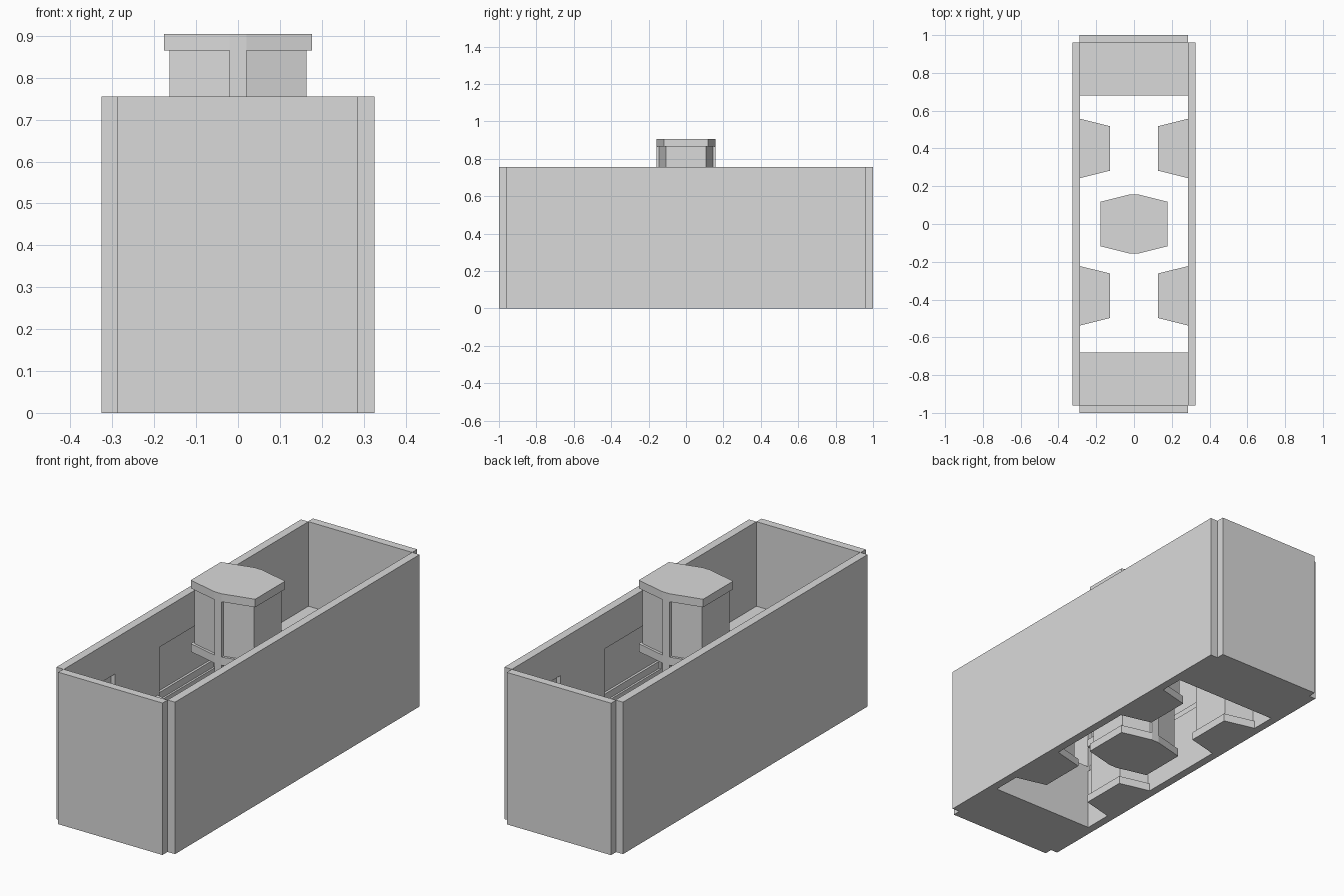
import bpy
import bmesh

cube = bpy.data.objects.get("Cube")
if cube:
    bpy.data.objects.remove(cube, do_unlink=True)

grey = bpy.data.materials.new("plain grey")
grey.use_nodes = True
grey.diffuse_color = (0.7, 0.7, 0.7, 1)
grey.node_tree.nodes["Principled BSDF"].inputs["Base Color"].default_value = (0.7, 0.7, 0.7, 1)

WALL_H = 0.755     # height of the walls
INNER = 0.285      # inner face of the side walls
OUTER = 0.326      # outer face of the side walls
SHELF = 0.335      # height of the end blocks
SPOOL_H = 0.345    # height of the lower spools
FLANGE = 0.04


def prism(bm, outline, z0, z1):
    """Extrude a flat outline from z0 to z1."""
    verts = [bm.verts.new((x, y, z0)) for x, y in outline]
    face = bm.faces.new(verts)
    grown = bmesh.ops.extrude_face_region(bm, geom=[face])["geom"]
    moved = [v for v in grown if isinstance(v, bmesh.types.BMVert)]
    bmesh.ops.translate(bm, vec=(0, 0, z1 - z0), verts=moved)


def rect(x0, x1, y0, y1):
    return [(x0, y0), (x1, y0), (x1, y1), (x0, y1)]


def finish(bm, name, location=(0, 0, 0)):
    bmesh.ops.recalc_face_normals(bm, faces=bm.faces)
    mesh = bpy.data.meshes.new(name)
    bm.to_mesh(mesh)
    bm.free()
    mesh.materials.append(grey)
    obj = bpy.data.objects.new(name, mesh)
    obj.location = location
    bpy.context.collection.objects.link(obj)
    return obj


def box(name, x0, x1, y0, y1, z0, z1):
    bm = bmesh.new()
    prism(bm, rect(x0, x1, y0, y1), z0, z1)
    return finish(bm, name)


def spool_outline(wide, corner, tip, sides):
    """Stretched hexagon with blunt tips; sides=(1,) or (-1,) gives one half."""
    half = [(0.02, -tip), (wide, -corner), (wide, corner), (0.02, tip)]
    if len(sides) == 2:
        return half + [(-x, -y) for x, y in half]
    half = [(0, -tip)] + half + [(0, tip)]
    return [(sides[0] * x, y) for x, y in half]


def spool(name, location, height, sides=(1, -1)):
    bm = bmesh.new()
    flange = spool_outline(0.177, 0.118, 0.157, sides)
    body = spool_outline(0.163, 0.108, 0.144, sides)
    prism(bm, flange, 0, FLANGE)
    prism(bm, body, FLANGE, height - FLANGE)
    prism(bm, flange, height - FLANGE, height)
    # ribs along the blunt tips
    left = -0.02 if -1 in sides else 0
    right = 0.02 if 1 in sides else 0
    for y in (-1, 1):
        low, high = sorted((y * 0.14, y * 0.157))
        prism(bm, rect(left, right, low, high), FLANGE, height - FLANGE)
    return finish(bm, name, location)


# Side walls with stepped recesses between the half spools
recesses = [(-0.68, -0.56), (-0.21, 0.23), (0.58, 0.68)]
for side, label in ((1, "left"), (-1, "right")):
    x0, x1 = sorted((side * INNER, side * OUTER))
    wall = box(label + "_side_wall", x0, x1, -0.96, 0.96, 0, WALL_H)
    bm = bmesh.new()
    for y0, y1 in recesses:
        section = [(0.25, 0.31), (0.295, 0.31), (0.295, 0.345),
                   (0.307, 0.345), (0.307, 0.578), (0.25, 0.578)]
        ring = [bm.verts.new((side * x, y0, z)) for x, z in section]
        grown = bmesh.ops.extrude_face_region(bm, geom=[bm.faces.new(ring)])["geom"]
        moved = [v for v in grown if isinstance(v, bmesh.types.BMVert)]
        bmesh.ops.translate(bm, vec=(0, y1 - y0, 0), verts=moved)
    cutter = finish(bm, label + "_recess_cutter")
    cutter.hide_render = True
    cutter.hide_set(True)
    cutter.display_type = 'WIRE'
    cut = wall.modifiers.new("recesses", 'BOOLEAN')
    cut.operation = 'DIFFERENCE'
    cut.solver = 'EXACT'
    cut.object = cutter

# End walls and the solid blocks behind them
for end, label in ((-1, "front"), (1, "back")):
    y0, y1 = sorted((end * 0.96, end * 1.0))
    box(label + "_end_wall", -INNER - 0.003, INNER, y0, y1, 0, WALL_H)
    y0, y1 = sorted((end * 0.68, end * 0.96))
    box(label + "_end_block", -INNER, INNER, y0, y1, 0, SHELF)

# Half spools on the inside of the side walls
for side, label in ((1, "left"), (-1, "right")):
    for y, place in ((-0.38, "front"), (0.4, "back")):
        spool(f"{place}_{label}_half_spool", (side * 0.305, y, 0), SPOOL_H, (-side,))

# Central column: lower spool, web and upper spool
spool("lower_centre_spool", (0, 0, 0), SPOOL_H)
box("centre_web", -0.02, 0.02, -0.157, 0.157, SPOOL_H, 0.55)
spool("upper_centre_spool", (0, 0, 0.55), 0.355)
